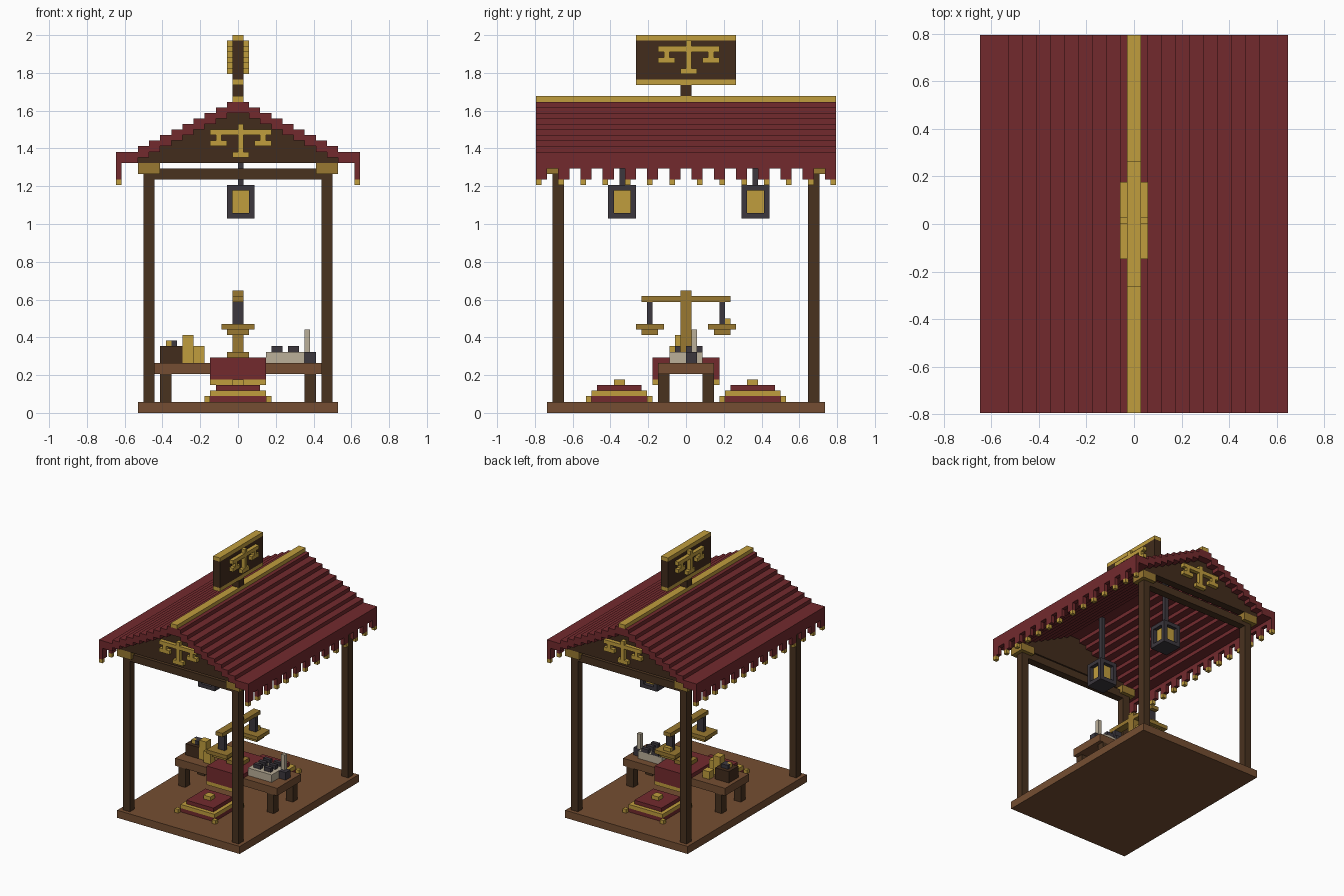
import bpy
import bmesh
from mathutils import Vector

default_cube = bpy.data.objects.get("Cube")
if default_cube:
    bpy.data.objects.remove(default_cube, do_unlink=True)

UNIT = 2 / 68  # edge length of one building block


def make_material(name, red, green, blue):
    colour = [(channel / 255) ** 2.2 for channel in (red, green, blue)] + [1]
    material = bpy.data.materials.new(name)
    material.use_nodes = True
    material.diffuse_color = colour
    material.node_tree.nodes["Principled BSDF"].inputs["Base Color"].default_value = colour
    return material


crimson = make_material("crimson cloth", 114, 46, 49)
gold = make_material("bright gold", 191, 156, 64)
old_gold = make_material("aged gold", 152, 120, 52)
plank = make_material("warm plank", 116, 79, 53)
timber = make_material("dark timber", 74, 53, 36)
panel = make_material("panel wood", 68, 48, 34)
iron = make_material("dark iron", 62, 58, 64)
cream = make_material("cream", 186, 174, 152)


def span(x, y, z):
    """A block given by its (low, high) range on each axis, in units."""
    return x, y, z


def both(low, high):
    """A range and its mirror image."""
    return (low, high), (-high, -low)


def around(half, centre=0):
    return centre - half, centre + half


def part(name, material, blocks):
    """One object made of axis-aligned blocks."""
    bm = bmesh.new()
    for block in blocks:
        low, high = (Vector(corner) * UNIT for corner in zip(*block))
        verts = bmesh.ops.create_cube(bm, size=1)["verts"]
        bmesh.ops.scale(bm, vec=high - low, verts=verts)
        bmesh.ops.translate(bm, vec=(low + high) / 2, verts=verts)
    mesh = bpy.data.meshes.new(name)
    bm.to_mesh(mesh)
    bm.free()
    mesh.materials.append(material)
    obj = bpy.data.objects.new(name, mesh)
    bpy.context.collection.objects.link(obj)
    return obj


# Floor and frame
part("floor", plank, [span(around(18), around(25), (0, 2))])
part("posts", timber, [span(x, y, (2, 43)) for x in both(15, 17) for y in both(22, 24)])
part("cross_beams", timber, [span(around(15), y, (42, 44)) for y in both(22, 24)])
part("capitals", old_gold, [span(x, y, (43, 45)) for x in both(14, 18) for y in both(21, 25)])

# Stepped roof with a gable wall at each end
tiles, gables = [], []
for step in range(11):
    top = 56 - min(step, 9)
    for x in both(2 * step, 2 * step + 2):
        tiles.append(span(x, around(27), (top - 2, top)))
        if top > 47:
            gables += [span(x, y, (45, top - 2)) for y in both(23, 25)]
part("roof", crimson, tiles)
part("gables", panel, gables)
part("ridge_cap", gold, [span(around(1), around(27), (56, 57))])

# Scalloped eave fringe with gold tips, mirrored front to back
fringe, tips = [], []
for x in both(21, 22):
    fringe.append(span(x, around(27), (44, 45)))
    for inner in range(1, 27, 4):
        fringe += [span(x, y, (42, 44)) for y in both(inner, inner + 2)]
        tips += [span(x, y, (41, 42)) for y in both(inner + 1, inner + 2)]
part("eave_fringe", crimson, fringe)
part("fringe_tips", gold, tips)


# Balance emblem: pieces as (sideways range, height range)
def emblem(base):
    pieces = [((0, 1), (1, 4)), ((-1, 2), (0, 1)), ((-5, 6), (4, 5)), ((0, 1), (5, 6))]
    for centre in (-4, 4):
        pieces += [((centre, centre + 1), (3, 4)), ((centre - 1, centre + 2), (2, 3))]
    return [(side, (low + base, high + base)) for side, (low, high) in pieces]


part("gable_emblems", gold, [span(s, y, z) for s, z in emblem(46) for y in both(25, 26)])

# Roof sign
part("sign_pole", panel, [span(around(1), around(1), (57, 59))])
part("sign_board", panel, [span(around(1), around(9), (60, 67))])
part("sign_trim", gold, [span(around(1), around(9), z) for z in ((59, 60), (67, 68))])
part("sign_emblems", gold, [span(x, s, z) for s, z in emblem(61) for x in both(1, 2)])

# Hanging lanterns
for label, y in (("front", -12), ("back", 12)):
    cage = [span((0, 1), (y, y + 1), (41, 54))]
    cage += [span((-2, 3), (y - 2, y + 3), z) for z in ((35, 36), (40, 41))]
    cage += [span((a, a + 1), (y + b, y + b + 1), (36, 40)) for a in (-2, 2) for b in (-2, 2)]
    part(label + "_lantern_cage", iron, cage)
    part(label + "_lantern_glow", gold, [span((-1, 2), (y - 1, y + 2), (36, 40))])

# Desk with a cloth runner
part("desk_top", plank, [span(around(15), around(5), (7, 9))])
part("desk_legs", timber, [span(x, y, (2, 7)) for x in both(12, 14) for y in both(3, 5)])
part("runner", crimson, [span(around(5), around(6), (9, 10))]
     + [span(around(5), y, (6, 9)) for y in both(5, 6)])
part("runner_hem", gold, [span(around(5), y, (5, 6)) for y in both(5, 6)])

# Cushions before and behind the desk
for label, y in (("front", -12), ("back", 12)):
    part(label + "_cushion", crimson, [
        span(around(5), around(5, y), (2, 3)), span(around(4), around(4, y), (4, 5))])
    trim = [span(around(5), around(5, y), (3, 4)), span(around(1), around(1, y), (5, 6))]
    trim += [span(a, (y + b, y + c), (2, 3)) for a in both(5, 6) for b, c in both(5, 6)]
    part(label + "_cushion_trim", gold, trim)

# Weighing scales on the desk
part("scales_column", old_gold, [
    span(around(2), around(2), (10, 11)), span(around(1), around(1), (11, 20)),
    span(around(1), around(1), (21, 22))])
part("scales_beam", old_gold, [span(around(1), around(8), (20, 21))])
part("scales_hangers", iron, [span(around(1), y, (16, 20)) for y in both(6, 7)])
part("scales_pans", old_gold, [span(around(3), y, (15, 16)) for y in both(4, 9)]
     + [span(around(2), y, (14, 15)) for y in both(5, 8)])
part("weighed_coin", gold, [span(around(1), (7, 8), (16, 17))])

# Coin box and gold stacks
part("coin_box", panel, [span((-14, -10), around(2), (9, 12))])
part("box_contents", iron, [span((-13, -11), (0, 1), (12, 13)), span((-12, -11), (-1, 0), (12, 13))])
part("box_coin", gold, [span((-13, -12), (-1, 0), (12, 13))])
part("gold_stacks", gold, [
    span((-10, -8), (-2, 0), (9, 14)), span((-8, -6), (-3, -1), (9, 12)),
    span((-9, -7), (1, 3), (9, 11))])

# Tray of weights and a candle
part("weight_tray", cream, [span((5, 12), around(3), (9, 11))])
part("weights", iron, [span((x, x + 2), (y, y + 1), (11, 12)) for x in (6, 9) for y in (-2, 0, 2)])
part("candle_holder", iron, [span((12, 14), (0, 2), (9, 11))])
part("candle", cream, [span((12, 13), (1, 2), (11, 15))])
